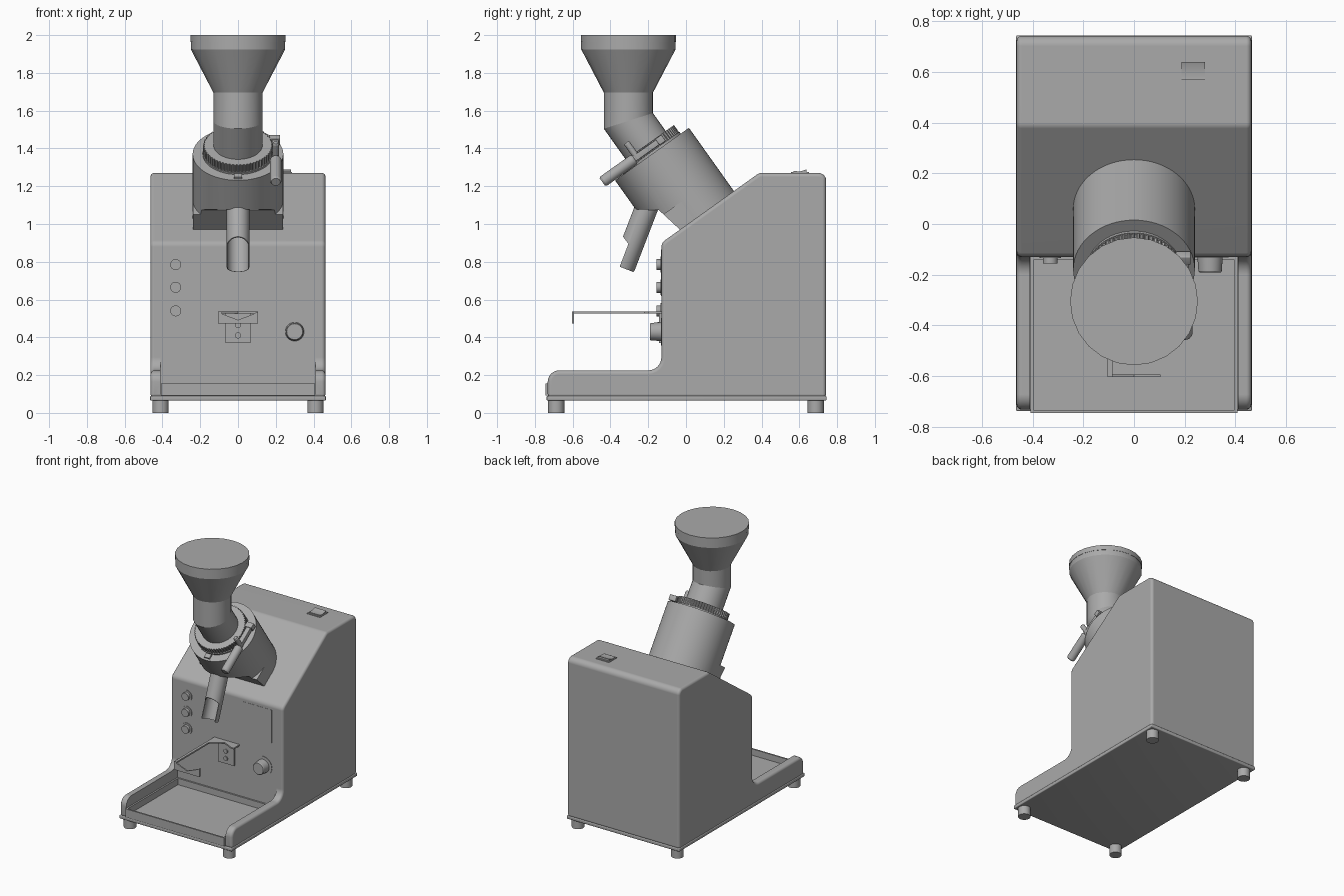
import bpy, bmesh, math
from mathutils import Matrix, Vector

if "Cube" in bpy.data.objects:
    bpy.data.objects.remove(bpy.data.objects["Cube"])

TILT = math.atan2(0.37, 0.52)                      # slope of the upper front panel
HEAD = Matrix.Translation((0, -0.18, 1.37)) @ Matrix.Rotation(TILT, 4, 'X')
FRONT = Matrix.Rotation(math.pi / 2, 4, 'X')       # local z points to -y
GREY = bpy.data.materials.new("grey_metal")
GREY.diffuse_color = (0.4, 0.4, 0.4, 1)
GREY.use_nodes = True
GREY.node_tree.nodes["Principled BSDF"].inputs["Base Color"].default_value = GREY.diffuse_color


def finish(name, bm, mat=None, bevel=0.0, segs=4):
    bmesh.ops.recalc_face_normals(bm, faces=bm.faces)
    me = bpy.data.meshes.new(name)
    bm.to_mesh(me)
    bm.free()
    if mat is not None:
        me.transform(mat)
    me.materials.append(GREY)
    ob = bpy.data.objects.new(name, me)
    bpy.context.collection.objects.link(ob)
    if bevel:
        m = ob.modifiers.new("bevel", 'BEVEL')
        m.width, m.segments, m.limit_method = bevel, segs, 'ANGLE'
        m.angle_limit = math.radians(40)
        apply_mod(ob, m)
    smooth(ob)
    return ob


def activate(ob):
    bpy.ops.object.select_all(action='DESELECT')
    ob.select_set(True)
    bpy.context.view_layer.objects.active = ob


def smooth(ob):
    activate(ob)
    bpy.ops.object.shade_smooth_by_angle(angle=math.radians(25))


def apply_mod(ob, m):
    activate(ob)
    bpy.ops.object.modifier_apply(modifier=m.name)


def cut(ob, cutter):
    m = ob.modifiers.new("cut", 'BOOLEAN')
    m.operation, m.object, m.solver = 'DIFFERENCE', cutter, 'EXACT'
    cutter.hide_render = True
    apply_mod(ob, m)
    bpy.data.objects.remove(cutter)
    smooth(ob)


def loft(name, rings, mat=None, tube=False, bevel=0.0):
    """Skin a list of point rings; tube joins the last ring to the first."""
    bm = bmesh.new()
    vs = [[bm.verts.new(p) for p in r] for r in rings]
    n = len(vs[0])
    pairs = list(zip(vs, vs[1:])) + ([(vs[-1], vs[0])] if tube else [])
    for a, b in pairs:
        for i in range(n):
            bm.faces.new((a[i], a[(i + 1) % n], b[(i + 1) % n], b[i]))
    if not tube:
        bm.faces.new(vs[0])
        bm.faces.new(vs[-1])
    return finish(name, bm, mat, bevel)


def circle(r, z, n):
    return [(r * math.cos(2 * math.pi * i / n), r * math.sin(2 * math.pi * i / n), z) for i in range(n)]


def lathe(name, profile, mat=None, n=32, tube=False):
    return loft(name, [circle(r, z, n) for r, z in profile], mat, tube)


def prism(name, pts, x0, x1, mat=None, bevel=0.0):
    """Extrude a (y, z) outline along x."""
    return loft(name, [[(x, y, z) for y, z in pts] for x in (x0, x1)], mat, bevel=bevel)


def box(name, x, y, z, mat=None, bevel=0.0):
    return prism(name, [(y[0], z[0]), (y[1], z[0]), (y[1], z[1]), (y[0], z[1])], *x, mat, bevel)


def arc(cy, cz, r, a0, a1, n=6):
    return [(cy + r * math.cos(math.radians(a0 + (a1 - a0) * i / n)),
             cz + r * math.sin(math.radians(a0 + (a1 - a0) * i / n))) for i in range(n + 1)]


# housing with side rails and a pocket for the tray
outline = ([(0.742, 0.08), (-0.732, 0.08)] + arc(-0.672, 0.165, 0.06, 180, 90)
           + arc(-0.20, 0.295, 0.07, 270, 360) + arc(-0.09, 0.88, 0.04, 180, 125, 3)
           + arc(0.40, 1.23, 0.04, 125, 90, 3) + arc(0.702, 1.23, 0.04, 90, 0))
housing = prism("housing", outline, -0.463, 0.463, bevel=0.02)
cut(housing, box("pocket_cutter", (-0.41, 0.41), (-1, -0.127), (0.1, 0.32)))
weighted = housing.modifiers.new("flat_panels", 'WEIGHTED_NORMAL')
weighted.keep_sharp = True
box("base_plate", (-0.465, 0.465), (-0.738, 0.744), (0.065, 0.09), bevel=0.006)

# drip tray: pan with a raised rim
tray = box("tray", (-0.408, 0.408), (-0.745, -0.13), (0.092, 0.155))
cut(tray, box("tray_cutter", (-0.396, 0.396), (-0.733, -0.142), (0.108, 0.3)))

# feet
for sx in (-1, 1):
    for sy in (-1, 1):
        lathe("foot", [(0.043, 0), (0.043, 0.067)],
              Matrix.Translation((sx * 0.41, sy * 0.687, 0)), 24)

# grinding barrel and its square-sided lower mount, notched for the spout
for part in (lathe("barrel", [(0.24, -0.48), (0.24, 0)], HEAD, 64),
             box("barrel_mount", (-0.239, 0.239), (-0.15, 0), (-0.48, -0.295), HEAD)):
    cut(part, prism("barrel_cutter", [(-0.6, 1.085), (-0.145, 1.075), (-0.03, 0.968),
                                      (-0.03, 0.6), (-0.6, 0.6)], -0.5, 0.5))

# toothed adjustment ring and its pointer
count = 240
ring = [[(r * math.cos(2 * math.pi * i / count), r * math.sin(2 * math.pi * i / count), z)
         for i in range(count) for r in [0.184 if i % 4 < 2 else 0.177]] for z in (0.008, 0.058)]
loft("adjustment_ring", ring, HEAD)
lathe("ring_collar", [(0.187, -0.01), (0.187, 0.012)], HEAD, 48)
box("ring_pointer", (-0.022, 0.022), (-0.225, -0.192), (-0.01, 0.012), HEAD)

# adjustment lever
box("lever_arm", (0.18, 0.215), (-0.11, 0.10), (0.018, 0.05), HEAD, 0.004)
box("lever_bracket", (0.165, 0.223), (0.06, 0.10), (0.015, 0.055), HEAD, 0.004)
lathe("lever_grip", [(0.024, -0.005), (0.03, 0.005), (0.03, 0.195), (0.024, 0.205)],
      HEAD @ Matrix.Translation((0.2, -0.095, 0.032)) @ FRONT, 24)
lathe("lever_peg", [(0.017, 0.02), (0.017, 0.12), (0.012, 0.128)],
      HEAD @ Matrix.Translation((0.2, -0.075, 0)), 16)

# mitred throat between the barrel and the hopper
unit = circle(0.13, 0, 32)
yc, zc = -0.305, 1.546
mitre = [(x, yc + y, zc + math.tan(TILT / 2) * y) for x, y, _ in unit]
loft("lower_throat", [[HEAD @ Vector(p) for p in unit], mitre])
loft("upper_throat", [mitre, [(x, yc + y, 1.70) for x, y, _ in unit]])

# hopper and lid
AT_HOPPER = Matrix.Translation((0, yc, 0))
lathe("hopper", [(0.13, 1.695), (0.25, 1.925), (0.25, 1.963)], AT_HOPPER, 24)
lathe("hopper_lid", [(0.252, 1.963), (0.252, 2.0)], AT_HOPPER, 24)

# spout: a tube whose lower front half is cut away
down = Vector((0, -0.36, -0.933)).normalized()
SPOUT = Matrix.Translation((0, -0.20, 1.11)) @ Vector((0, 0, 1)).rotation_difference(down).to_matrix().to_4x4()
spout = lathe("spout", [(0.061, 0), (0.061, 0.36), (0.058, 0.368), (0.056, 0.368), (0.056, 0)],
              SPOUT, 32, tube=True)
cut(spout, prism("spout_cutter", [(-0.6, 0.935), (-0.335, 0.935), (-0.305, 0.895),
                                  (-0.349, 0.78), (-0.38, 0.6), (-0.6, 0.6)], -0.2, 0.2))
box("spout_flange", (-0.11, 0.11), (-0.2, -0.15), (1.071, 1.085))


def on_panel(x, z):
    return Matrix.Translation((x, -0.13, z)) @ FRONT


# push buttons, dial and display on the front panel
for z in (0.785, 0.665, 0.54):
    lathe("button", [(0.029, 0), (0.029, 0.025)], on_panel(-0.33, z), 24)
    lathe("button_bezel", [(0.042, -0.005), (0.042, 0.004)], on_panel(-0.33, z), 24)
lathe("dial", [(0.05, 0), (0.046, 0.056), (0.042, 0.061)], on_panel(0.30, 0.43), 32)
lathe("dial_bezel", [(0.072, -0.005), (0.072, 0.003)], on_panel(0.30, 0.43), 32)
box("display_panel", (0.13, 0.37), (-0.1315, -0.12), (0.62, 0.865))

# portafilter rest: wall bracket, notched shelf, side arm and notched front lip
box("rest_bracket", (-0.067, 0.067), (-0.142, -0.12), (0.37, 0.535))
for z in (0.465, 0.41):
    lathe("rest_screw", [(0.016, 0), (0.016, 0.02)], on_panel(0, z), 16)
shelf = [(-0.105, -0.13), (0.105, -0.13), (0.105, -0.20), (0.085, -0.20), (0, -0.16),
         (-0.085, -0.22), (-0.085, -0.597), (-0.105, -0.597)]
loft("rest_shelf", [[(x, y, z) for x, y in shelf] for z in (0.526, 0.537)])
lip = [(-0.105, 0.474), (0.105, 0.474), (0.105, 0.537), (0.085, 0.525), (0, 0.492),
       (-0.085, 0.525), (-0.085, 0.537), (-0.105, 0.537)]
loft("rest_lip", [[(x, y, z) for x, z in lip] for y in (-0.603, -0.593)])

# rocker switch on top
box("switch_frame", (0.18, 0.287), (0.557, 0.65), (1.26, 1.275))
prism("switch_rocker", [(0.568, 1.27), (0.568, 1.281), (0.603, 1.278), (0.638, 1.289), (0.638, 1.27)],
      0.187, 0.28)
